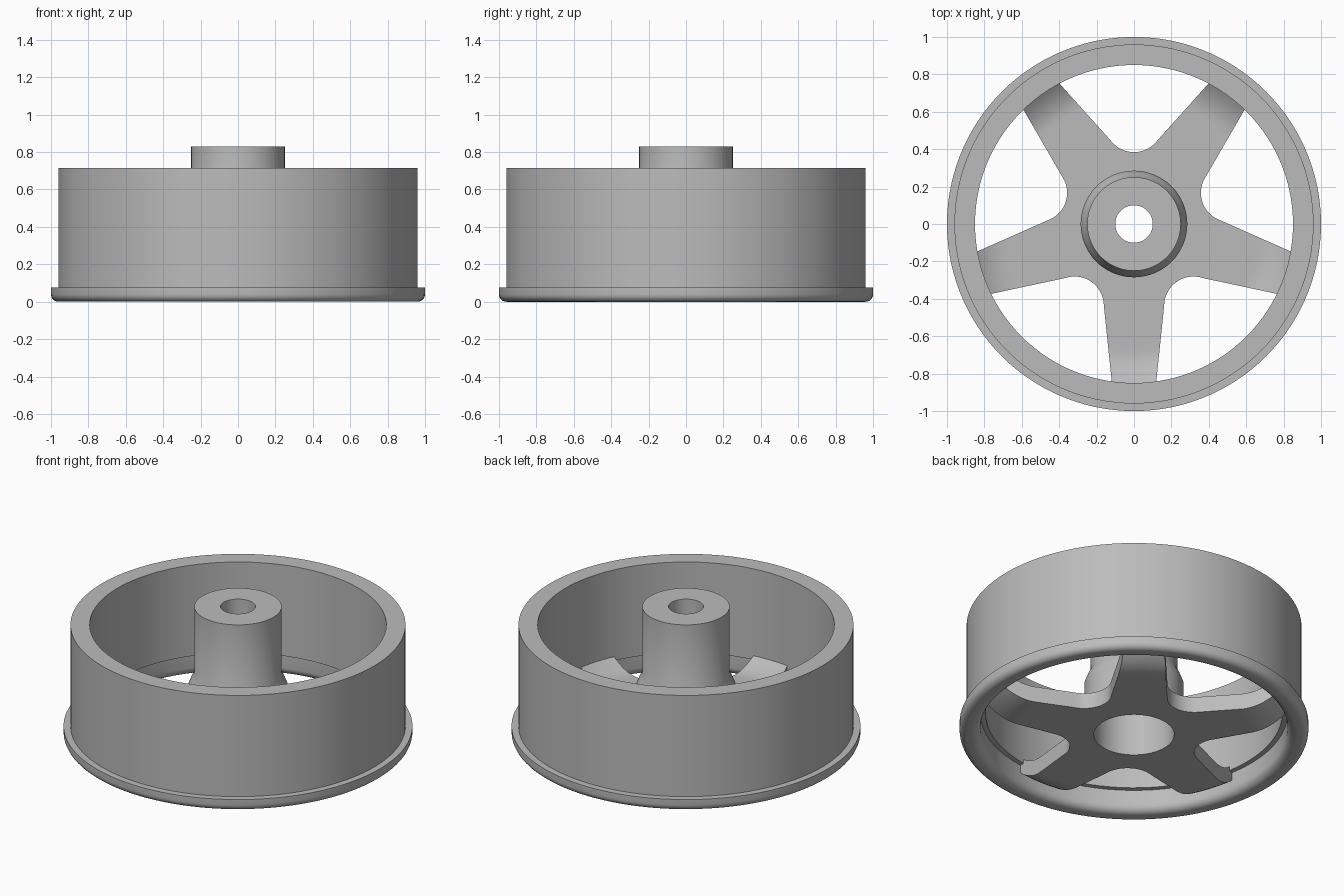
import bpy, bmesh, math

if "Cube" in bpy.data.objects:
    bpy.data.objects.remove(bpy.data.objects["Cube"])

metal = bpy.data.materials.new("grey_metal")
metal.diffuse_color = (0.5, 0.5, 0.5, 1)
metal.use_nodes = True
metal.node_tree.nodes["Principled BSDF"].inputs["Base Color"].default_value = metal.diffuse_color


def finish(bm, name):
    bmesh.ops.remove_doubles(bm, verts=bm.verts, dist=1e-5)
    bmesh.ops.recalc_face_normals(bm, faces=bm.faces)
    mesh = bpy.data.meshes.new(name)
    bm.to_mesh(mesh)
    bm.free()
    obj = bpy.data.objects.new(name, mesh)
    bpy.context.collection.objects.link(obj)
    mesh.materials.append(metal)
    bpy.ops.object.select_all(action='DESELECT')
    bpy.context.view_layer.objects.active = obj
    obj.select_set(True)
    bpy.ops.object.shade_smooth_by_angle(angle=math.radians(30))
    return obj


def lathe(name, profile, steps=120):
    """Revolve a closed (radius, z) profile around z."""
    bm = bmesh.new()
    rings = []
    for i in range(steps):
        a = 2 * math.pi * i / steps
        rings.append([bm.verts.new((r * math.cos(a), r * math.sin(a), z)) for r, z in profile])
    n = len(profile)
    for i in range(steps):
        p, q = rings[i], rings[(i + 1) % steps]
        for j in range(n):
            k = (j + 1) % n
            bm.faces.new((p[j], q[j], q[k], p[k]))
    return finish(bm, name)


def arc(cx, cz, rad, a0, a1, n=6):
    angles = [math.radians(a0 + (a1 - a0) * i / n) for i in range(n + 1)]
    return [(cx + rad * math.cos(a), cz + rad * math.sin(a)) for a in angles]


# Rim: barrel, flange with rounded lip, small ledge inside
lathe("rim", [(0.96, 0.715), (0.85, 0.715), (0.85, 0.14), (0.88, 0.14)]
      + arc(0.93, 0.05, 0.05, 180, 270) + arc(0.96, 0.04, 0.04, 270, 360)
      + [(1.0, 0.075), (0.96, 0.075)])

# Hub: bored sleeve with a wider base and a counterbore underneath
lathe("hub", [(0.10, 0.83), (0.25, 0.83), (0.25, 0.41), (0.268, 0.375), (0.285, 0.33),
              (0.285, 0.0), (0.23, 0.0), (0.23, 0.36), (0.10, 0.36)])

# Spoke outline as (radius, half angle): web, round valley, then tapered arm
VALLEY, ROUND, HALF = 0.54, 0.156, math.radians(36)
outline = [(0.285, HALF)]
for i in range(9):
    t = math.radians(48) * i / 8
    x, y = ROUND * math.sin(t), VALLEY - ROUND * math.cos(t)
    outline.append((math.hypot(x, y), HALF - math.atan2(x, y)))
for i in range(1, 19):
    t = i / 18
    x, y = 0.163 - 0.047 * t, 0.42 + 0.452 * t
    outline.append((math.hypot(x, y), math.atan2(x, y)))


def lift(r):
    """Arms sweep upward as they reach the rim."""
    return 0.065 * max(0, (r - 0.68) / 0.17) ** 2


# Five-armed spoke plate
bm = bmesh.new()
ACROSS = 10
for s in range(5):
    mid = math.radians(-90 + 72 * s)
    layers = []
    for base in (0.0, 0.10):
        grid = []
        for r, half in outline:
            row = []
            for k in range(ACROSS + 1):
                a = mid + half * (2 * k / ACROSS - 1)
                row.append(bm.verts.new((r * math.cos(a), r * math.sin(a), base + lift(r))))
            grid.append(row)
        for p, q in zip(grid, grid[1:]):
            for k in range(ACROSS):
                bm.faces.new((p[k], p[k + 1], q[k + 1], q[k]))
        layers.append(grid)
    low, high = layers
    # side walls, from the valley outward
    for i in range(1, len(outline) - 1):
        for k in (0, ACROSS):
            bm.faces.new((low[i][k], low[i + 1][k], high[i + 1][k], high[i][k]))
    # inner and outer ends
    for i in (0, -1):
        for k in range(ACROSS):
            bm.faces.new((low[i][k], low[i][k + 1], high[i][k + 1], high[i][k]))
finish(bm, "spokes")
